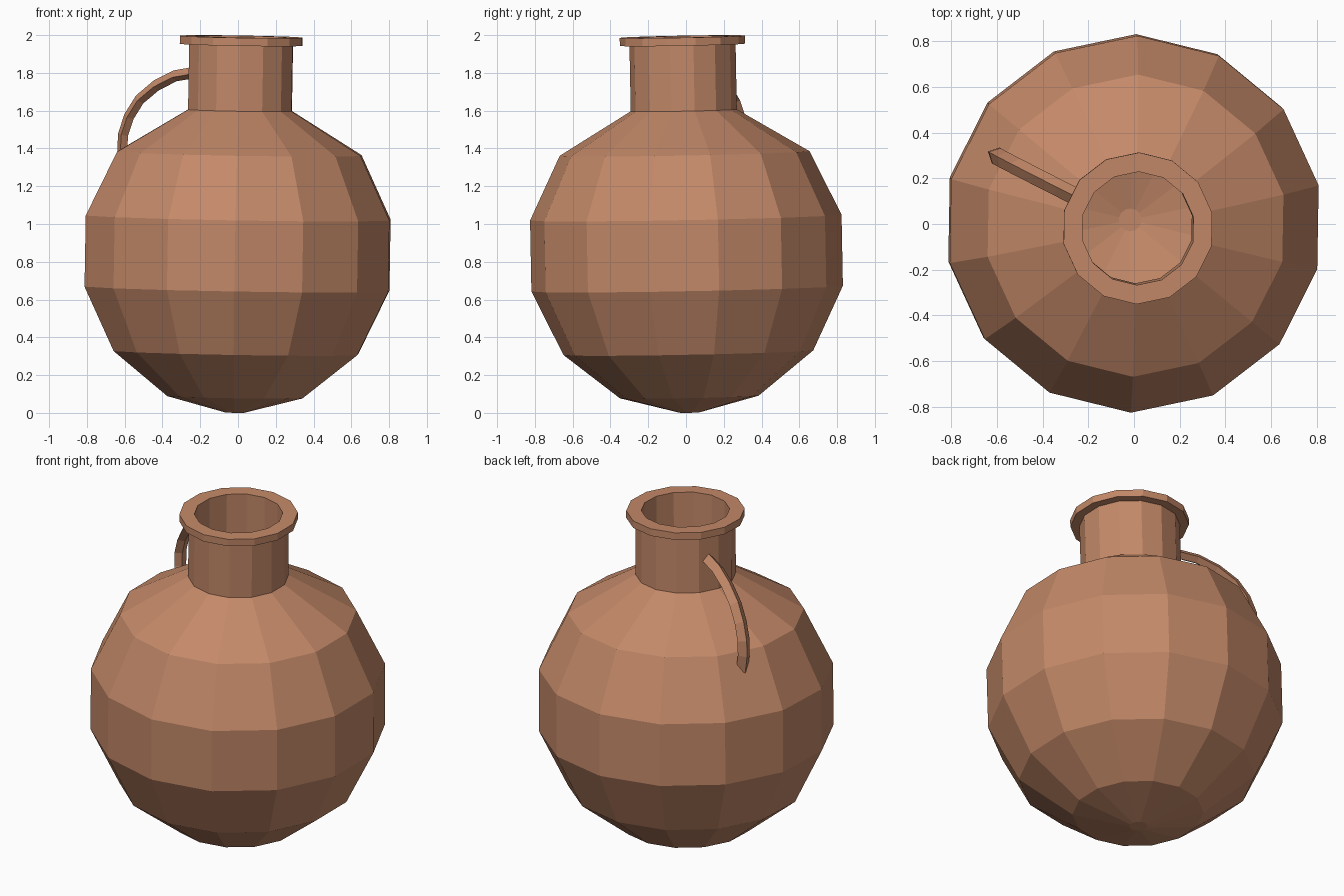
import bpy, bmesh
from math import sin, cos, pi, radians
from mathutils import Vector, Matrix

if "Cube" in bpy.data.objects:
    bpy.data.objects.remove(bpy.data.objects["Cube"])

SIDES = 14
PHASE = radians(89)

clay = bpy.data.materials.new("clay")
clay.diffuse_color = (0.55, 0.25, 0.14, 1)
clay.use_nodes = True
clay.node_tree.nodes["Principled BSDF"].inputs["Base Color"].default_value = clay.diffuse_color

# The whole jug leans very slightly about its middle
pivot = Matrix.Translation((0, 0, 0.98))
lean = Vector((0, 0, 1)).rotation_difference(Vector((0.017, -0.019, 1)))
TILT = pivot @ lean.to_matrix().to_4x4() @ pivot.inverted()


def finish(name, bm):
    bmesh.ops.recalc_face_normals(bm, faces=bm.faces)
    bm.transform(TILT)
    mesh = bpy.data.meshes.new(name)
    bm.to_mesh(mesh)
    bm.free()
    mesh.materials.append(clay)
    obj = bpy.data.objects.new(name, mesh)
    bpy.context.collection.objects.link(obj)
    return obj


def skin(bm, rings):
    """Bridge successive closed rings of points and cap both ends."""
    loops = [[bm.verts.new(p) for p in ring] for ring in rings]
    n = len(loops[0])
    for a, b in zip(loops, loops[1:]):
        for i in range(n):
            j = (i + 1) % n
            bm.faces.new((a[i], a[j], b[j], b[i]))
    bm.faces.new(loops[0])
    bm.faces.new(loops[-1])


def ring(r, z):
    return [(r * cos(PHASE + 2 * pi * i / SIDES),
             r * sin(PHASE + 2 * pi * i / SIDES), z) for i in range(SIDES)]


# Jug: round belly, neck and lip outside, then back down the inner wall
R, CZ, WALL = 0.846, 0.846, 0.03
belly = [(sin(k * pi / 7), -cos(k * pi / 7)) for k in range(1, 6)]
profile = [(0.05, 0.001)]
profile += [(R * s, CZ + R * c) for s, c in belly]
profile += [(0.281, 1.602), (0.281, 1.949), (0.332, 1.949), (0.332, 1.992),
            (0.248, 1.992), (0.248, 1.585)]
profile += [((R - WALL) * s, CZ + (R - WALL) * c) for s, c in reversed(belly)]
profile += [(0.05, 0.031)]
bm = bmesh.new()
skin(bm, [ring(r, z) for r, z in profile])
finish("jug_body", bm)

# Handle: ridged bar swept along an arc from the neck to the shoulder
path = [(0.262, 1.79), (0.385, 1.768), (0.495, 1.715), (0.59, 1.64),
        (0.65, 1.55), (0.683, 1.455), (0.685, 1.37), (0.665, 1.27)]
section = [(0.038, 0), (0, 0.038), (-0.022, 0), (0, -0.038)]  # outward, sideways
ang = PHASE + 2.5 * 2 * pi / SIDES
out = Vector((cos(ang), sin(ang), 0))
side = Vector((-sin(ang), cos(ang), 0))
up = Vector((0, 0, 1))
rings = []
for i, (r, z) in enumerate(path):
    r0, z0 = path[max(i - 1, 0)]
    r1, z1 = path[min(i + 1, len(path) - 1)]
    along = Vector((r1 - r0, z1 - z0)).normalized()
    normal = out * -along.y + up * along.x
    rings.append([out * r + up * z + normal * a + side * b for a, b in section])
bm = bmesh.new()
skin(bm, rings)
finish("handle", bm)
